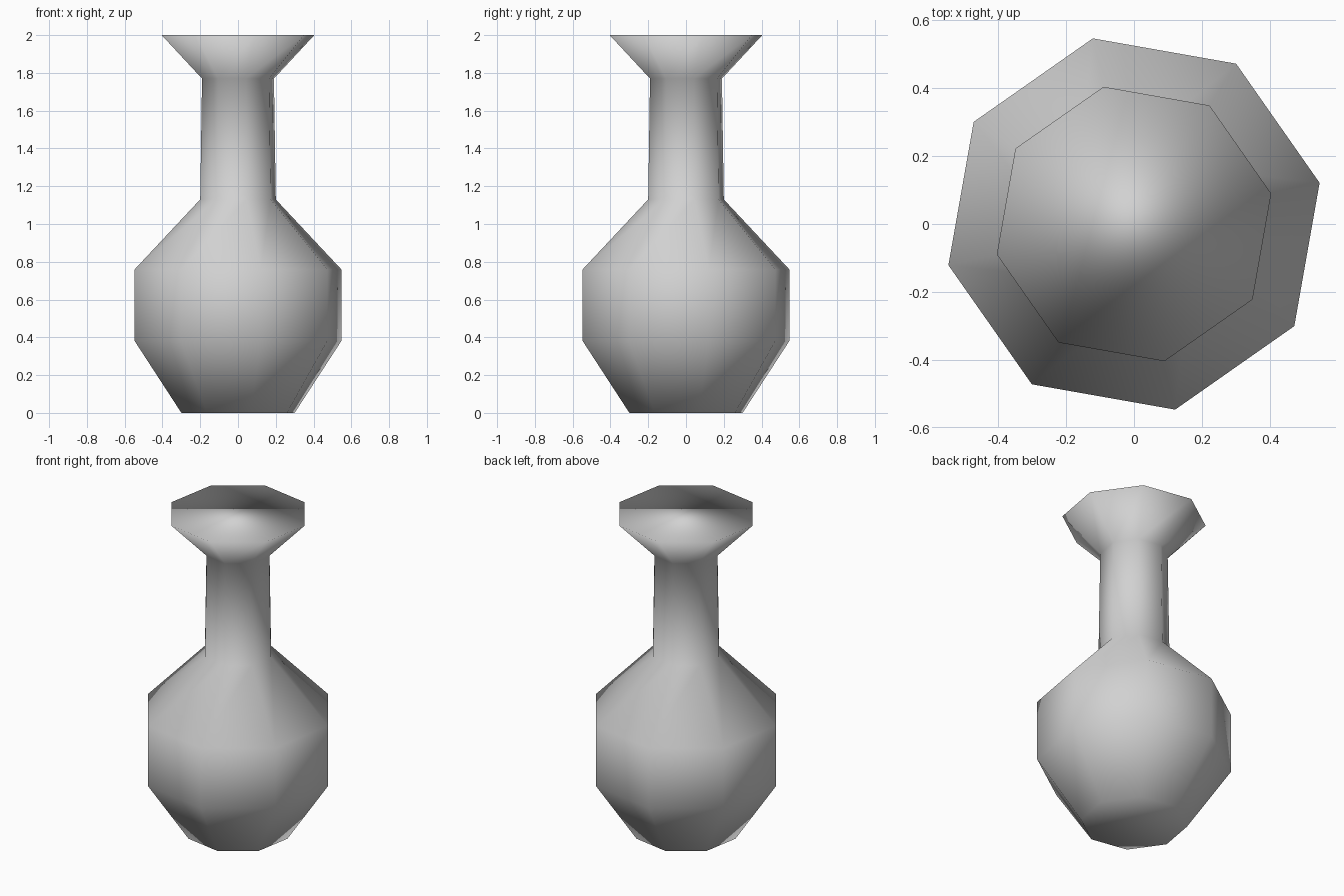
import bpy, bmesh, math

cube = bpy.data.objects.get("Cube")
if cube:
    bpy.data.objects.remove(cube, do_unlink=True)

SIDES = 8
TURN = math.radians(12.5)

# Plain grey clay
clay = bpy.data.materials.new("grey_clay")
clay.use_nodes = True
grey = (0.64, 0.64, 0.64, 1)
clay.diffuse_color = grey
clay.node_tree.nodes["Principled BSDF"].inputs["Base Color"].default_value = grey

# Vase outline: radius and height of each ring, from foot to rim
profile = [
    (0.307, 0.0),    # foot
    (0.56, 0.38),    # lower belly
    (0.56, 0.76),    # upper belly
    (0.205, 1.13),   # neck base
    (0.195, 1.77),   # neck top
    (0.414, 2.0),    # rim
]

bm = bmesh.new()
rings = []
for radius, z in profile:
    ring = []
    for i in range(SIDES):
        a = TURN + math.tau * i / SIDES
        ring.append(bm.verts.new((radius * math.cos(a), radius * math.sin(a), z)))
    rings.append(ring)

# Walls between neighbouring rings
for low, high in zip(rings, rings[1:]):
    for i in range(SIDES):
        j = (i + 1) % SIDES
        bm.faces.new((low[i], low[j], high[j], high[i]))

# Closed foot and top
bm.faces.new(rings[0][::-1])
bm.faces.new(rings[-1])
bmesh.ops.recalc_face_normals(bm, faces=bm.faces)
for face in bm.faces:
    face.smooth = True

mesh = bpy.data.meshes.new("vase")
bm.to_mesh(mesh)
bm.free()
mesh.materials.append(clay)
vase = bpy.data.objects.new("vase", mesh)
bpy.context.collection.objects.link(vase)
